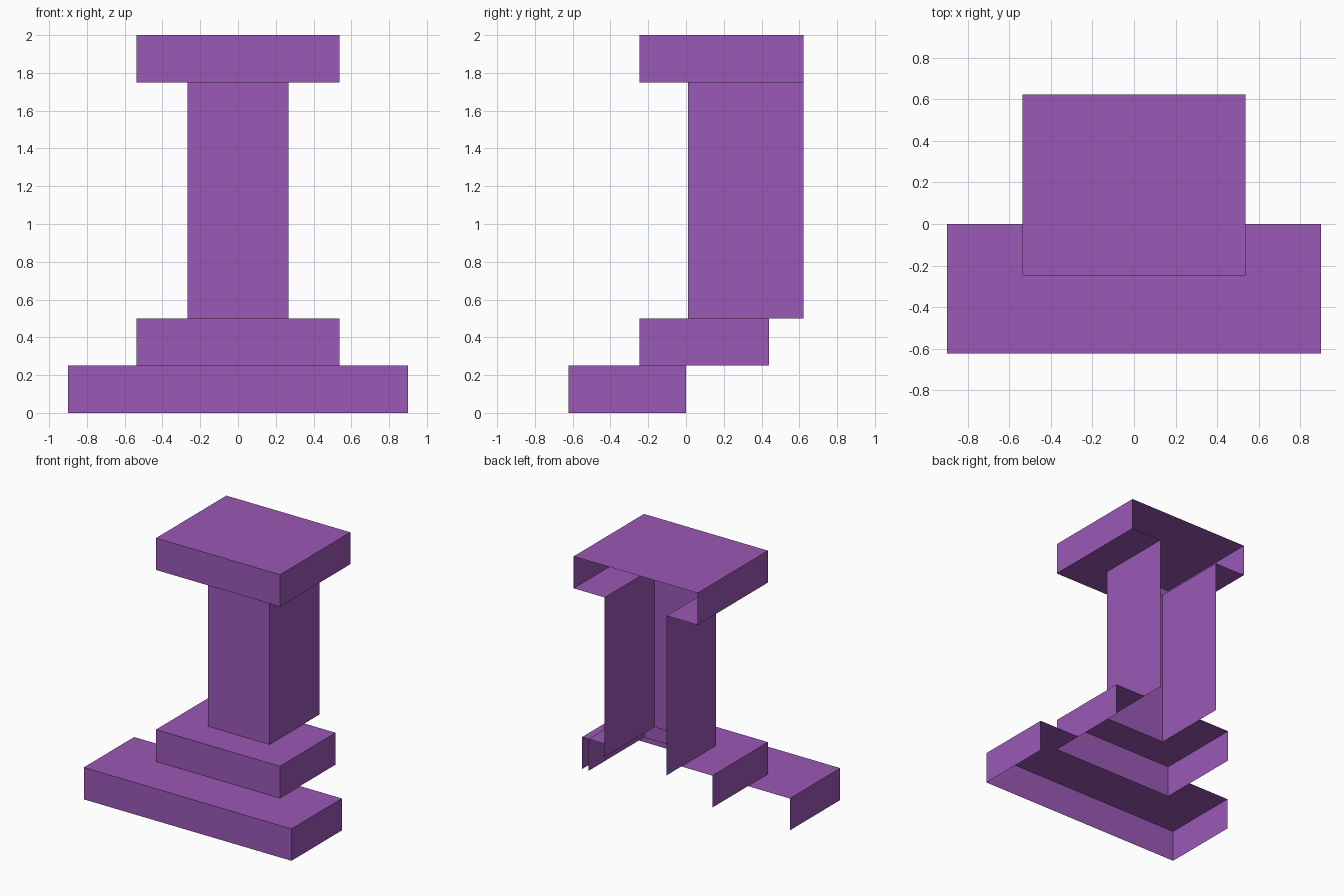
import bpy
import bmesh

cube = bpy.data.objects.get("Cube")
if cube:
    bpy.data.objects.remove(cube, do_unlink=True)

purple = bpy.data.materials.new("purple")
purple.use_nodes = True
colour = (0.328, 0.1, 0.468, 1.0)
purple.diffuse_color = colour
purple.node_tree.nodes["Principled BSDF"].inputs["Base Color"].default_value = colour


def u_path(half_width, front, back):
    """Plan outline of a three-sided block, open at the back."""
    return [(-half_width, back), (-half_width, front),
            (half_width, front), (half_width, back)]


def open_block(name, half_width, front, back, bottom, top,
               lid=None, floor=None):
    """Thin-walled block without a back.
    lid / floor: None for open, "full", or (half_width, front) of a notch."""
    bm = bmesh.new()
    outline = u_path(half_width, front, back)

    # Left, front and right walls
    for (ax, ay), (bx, by) in zip(outline, outline[1:]):
        corners = [(ax, ay, bottom), (bx, by, bottom), (bx, by, top), (ax, ay, top)]
        bm.faces.new([bm.verts.new(c) for c in corners])

    # Horizontal sheets, notched where the neighbouring block joins
    for sheet, z, flip in ((lid, top, False), (floor, bottom, True)):
        if sheet is None:
            continue
        points = list(outline)
        if sheet != "full":
            points += reversed(u_path(sheet[0], sheet[1], back))
        if flip:
            points.reverse()
        bm.faces.new([bm.verts.new((x, y, z)) for x, y in points])

    bmesh.ops.remove_doubles(bm, verts=bm.verts[:], dist=0.0001)
    mesh = bpy.data.meshes.new(name)
    bm.to_mesh(mesh)
    bm.free()
    mesh.materials.append(purple)
    obj = bpy.data.objects.new(name, mesh)
    bpy.context.collection.objects.link(obj)
    return obj


STEP_W, PILLAR_W = 0.537, 0.268
STEP_FRONT, PILLAR_FRONT = -0.247, 0.01
BACK = 0.623
pillar_notch = (PILLAR_W, PILLAR_FRONT)

# Stepped foot, shaft and overhanging cap
open_block("base", 0.9, -0.623, 0.0, 0.0, 0.25, lid=(STEP_W, STEP_FRONT))
open_block("step", STEP_W, STEP_FRONT, 0.44, 0.25, 0.5, lid=pillar_notch)
open_block("pillar", PILLAR_W, PILLAR_FRONT, BACK, 0.5, 1.75)
open_block("cap", STEP_W, STEP_FRONT, BACK, 1.75, 2.0, lid="full", floor=pillar_notch)
